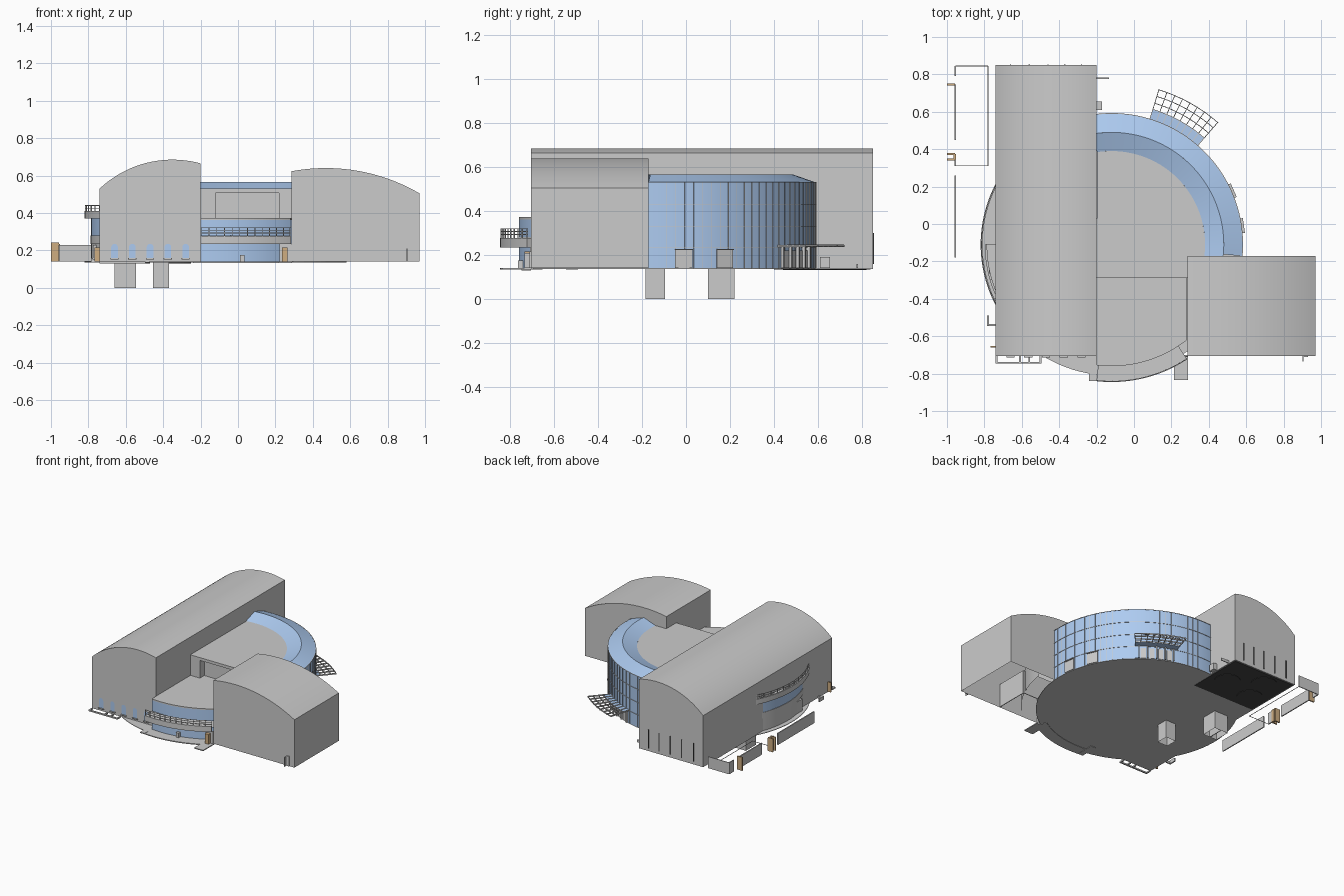
import bpy
from math import sin, cos, radians, sqrt, pi

if "Cube" in bpy.data.objects:
    bpy.data.objects.remove(bpy.data.objects["Cube"])

C = (-0.12, -0.11)   # centre of the round building
G = 0.14             # ground floor level


def mat(name, rgb):
    m = bpy.data.materials.new(name)
    m.diffuse_color = (*rgb, 1)
    m.use_nodes = True
    m.node_tree.nodes["Principled BSDF"].inputs["Base Color"].default_value = m.diffuse_color
    return m


BLUE = mat("glass_blue", (0.42, 0.60, 0.88))
WOOD = mat("door_wood", (0.62, 0.42, 0.22))
DARK = mat("dark_floor", (0.06, 0.06, 0.06))


def mesh(name, verts, faces, m=None, smooth=False):
    me = bpy.data.meshes.new(name)
    me.from_pydata(verts, [], faces)
    ob = bpy.data.objects.new(name, me)
    bpy.context.collection.objects.link(ob)
    if m:
        me.materials.append(m)
    if smooth:
        bpy.ops.object.select_all(action='DESELECT')
        ob.select_set(True)
        bpy.context.view_layer.objects.active = ob
        bpy.ops.object.shade_smooth_by_angle(angle=radians(20))
    return ob


def prism(name, pts, z0, z1, m=None, caps=True):
    """Extrude an xy outline from z0 to z1."""
    n = len(pts)
    v = [(x, y, z0) for x, y in pts] + [(x, y, z1) for x, y in pts]
    f = [(i, (i + 1) % n, n + (i + 1) % n, n + i) for i in range(n)]
    if caps:
        f += [tuple(range(n))[::-1], tuple(range(n, 2 * n))]
    return mesh(name, v, f, m)


def box(name, x0, x1, y0, y1, z0, z1, m=None, caps=True):
    return prism(name, [(x0, y0), (x1, y0), (x1, y1), (x0, y1)], z0, z1, m, caps)


def polar(r, deg):
    a = radians(deg)
    return C[0] + r * cos(a), C[1] + r * sin(a)


def arc(r, a0, a1, n=48):
    return [polar(r, a0 + (a1 - a0) * i / n) for i in range(n + 1)]


def sweep(name, prof, a0, a1, n=40, m=None, closed=False):
    """Turn an (r, z) profile about the centre of the round building."""
    k = len(prof)
    v = [(*polar(r, a0 + (a1 - a0) * i / n), z) for i in range(n + 1) for r, z in prof]
    segs = k if closed else k - 1
    f = [(i * k + j, (i + 1) * k + j, (i + 1) * k + (j + 1) % k, i * k + (j + 1) % k)
         for i in range(n) for j in range(segs)]
    if closed:
        f += [tuple(range(k)), tuple(range(n * k, n * k + k))[::-1]]
    return mesh(name, v, f, m, True)


def ring(name, r0, r1, z0, z1, a0, a1, n=40, m=None):
    return sweep(name, [(r0, z0), (r1, z0), (r1, z1), (r0, z1)], a0, a1, n, m, True)


def radial_bar(name, r0, r1, a, z0, z1, w=0.002, m=None):
    t = radians(a)
    dx, dy = -sin(t) * w, cos(t) * w
    (ax, ay), (bx, by) = polar(r0, a), polar(r1, a)
    return prism(name, [(ax - dx, ay - dy), (bx - dx, by - dy), (bx + dx, by + dy), (ax + dx, ay + dy)], z0, z1, m)


def hall(name, x0, x1, y0, y1, peak, top, r, n=28):
    """Walls with a vaulted roof, open underneath."""
    pts = [(x0, G)]
    for i in range(n + 1):
        x = x0 + (x1 - x0) * i / n
        pts.append((x, top - r + sqrt(r * r - (x - peak) ** 2)))
    pts.append((x1, G))
    k = len(pts)
    v = [(x, y0, z) for x, z in pts] + [(x, y1, z) for x, z in pts]
    f = [(i, k + i, k + i + 1, i + 1) for i in range(k - 1)]
    f += [tuple(range(k)), tuple(range(k, 2 * k))[::-1]]
    return mesh(name, v, f, None, True)


# Two vaulted halls
hall("long_hall", -0.74, -0.20, -0.705, 0.85, -0.35, 0.685, 0.568)
hall("side_hall", 0.285, 0.97, -0.705, -0.17, 0.47, 0.64, 0.993)

# Floors
prism("round_floor", arc(0.70, 0, 357, 96), G - 0.004, G)
box("long_hall_floor", -0.74, -0.20, -0.705, 0.85, G - 0.003, G + 0.001)
box("workshop_floor", -0.73, -0.21, 0.40, 0.84, G - 0.006, G - 0.002, DARK)
for i, (x, y) in enumerate([(-0.60, 0.53), (-0.34, 0.60), (-0.56, 0.73)]):
    prism(f"floor_disc_{i}", [(x + 0.09 * cos(t * pi / 16), y + 0.09 * sin(t * pi / 16)) for t in range(32)],
          G - 0.009, G - 0.005, DARK)

# Shafts going down from the floor
box("large_shaft", -0.66, -0.545, 0.10, 0.22, 0, G, None, False)
box("large_shaft_divider", -0.605, -0.60, 0.10, 0.22, 0, G)
box("small_shaft", -0.455, -0.37, -0.185, -0.095, 0, G, None, False)

# Rooms inside the open side hall
sweep("inner_curved_wall", [(0.80, 0.16), (0.80, 0.34)], -45, -8)
box("inner_partition", 0.62, 0.625, -0.70, -0.45, G, 0.32)
box("inner_cross_wall", 0.30, 0.62, -0.45, -0.445, G, 0.32)

# Glass drum with sloping glass rim
A0, A1 = -5, 97
sweep("drum_glass", [(0.70, G), (0.70, 0.53)], A0, A1, 60, BLUE)
sweep("rim_glass_outer", [(0.70, 0.53), (0.60, 0.565)], A0, A1 + 1, 60, BLUE)
sweep("rim_glass_inner", [(0.60, 0.565), (0.50, 0.53)], A0 - 2, A1 + 2, 60, BLUE)
for i in range(31):
    radial_bar("glass_mullion", 0.699, 0.703, A0 + (A1 - A0) * i / 30, G, 0.53, 0.0008)
for z in (0.235, 0.33, 0.43, 0.53):
    ring("glass_transom", 0.699, 0.703, z - 0.0012, z + 0.0012, A0, A1, 60)

# Drum roof and setback wall facing the front terrace
prism("drum_roof", [(-0.20, -0.29), (0.285, -0.29), (0.285, -0.17)] + arc(0.50, -7, 99), 0.508, 0.53)
box("setback_wall", -0.20, 0.285, -0.235, -0.23, 0.37, 0.51)
box("left_pier", -0.20, -0.12, -0.288, -0.23, 0.37, 0.51)
box("right_pier", 0.22, 0.285, -0.288, -0.23, 0.37, 0.51)

# Rounded front with terrace, glass bands and balcony
prism("front_terrace", [(0.285, -0.23), (-0.20, -0.23)] + arc(0.65, 263, 308, 30), 0.362, 0.372)
sweep("front_glass_lower", [(0.65, G), (0.65, 0.235)], 263, 308, 30, BLUE)
sweep("front_glass_upper", [(0.65, 0.28), (0.65, 0.365)], 263, 308, 30, BLUE)
ring("front_balcony", 0.64, 0.735, 0.235, 0.277, 263.7, 303.4, 30)
for z in (0.293, 0.307, 0.32):
    ring("front_rail", 0.729, 0.732, z - 0.0015, z + 0.0015, 263.7, 303.4, 30)
for i in range(13):
    radial_bar("front_rail_post", 0.728, 0.733, 264 + i * 3.25, 0.277, 0.32, 0.0015)
ring("front_paving", 0.65, 0.735, 0.133, 0.14, 263.7, 303.4, 30)
box("left_paving", -0.24, -0.20, -0.84, -0.70, 0.133, 0.14)
box("right_paving", 0.215, 0.29, -0.835, -0.70, 0.133, 0.14)
box("front_side_wall", 0.222, 0.285, -0.71, -0.705, G, 0.235)
box("front_wood_door", 0.235, 0.265, -0.735, -0.71, G, 0.215, WOOD)
box("front_small_door", 0.01, 0.035, -0.765, -0.74, G, 0.175)

# Rounded bulge on the left with balcony
prism("bulge_balcony_floor", arc(0.70, 152, 180, 20) + [(-0.74, -0.11)], 0.37, 0.378)
ring("bulge_parapet", 0.69, 0.70, 0.37, 0.41, 152.4, 207.6, 40)
ring("bulge_rim", 0.675, 0.70, 0.37, 0.376, 180, 205, 20)
for z in (0.425, 0.44):
    ring("bulge_rail", 0.694, 0.697, z - 0.0015, z + 0.0015, 152.4, 207.6, 40)
for i in range(12):
    radial_bar("bulge_rail_post", 0.693, 0.698, 153 + i * 4.9, 0.41, 0.44, 0.0015)
sweep("bulge_glass", [(0.665, 0.28), (0.665, 0.37)], 158, 202, 24, BLUE)
ring("bulge_band", 0.62, 0.668, 0.235, 0.28, 158, 202, 24)
sweep("bulge_base", [(0.665, G), (0.665, 0.235)], 158, 202, 24)
box("bulge_porch", -0.775, -0.74, -0.30, -0.20, G, 0.23)
box("side_step", -0.78, -0.74, -0.545, -0.535, 0.134, 0.15)
box("side_step_edge", -0.785, -0.775, -0.545, -0.49, 0.134, 0.16)
box("side_wood_door", -0.766, -0.74, -0.66, -0.652, G, 0.215, WOOD)

# Entrance canopy and pergola at the back of the drum
ring("entrance_canopy_glass", 0.70, 0.755, 0.236, 0.242, 49, 73, 16, BLUE)
for r in (0.755, 0.79, 0.828, 0.865):
    ring("pergola_arc", r - 0.002, r + 0.002, 0.238, 0.247, 49, 73, 16)
for i in range(9):
    radial_bar("pergola_beam", 0.70, 0.868, 49 + i * 3, 0.236, 0.246)
for a in (51, 56, 61, 66, 71):
    radial_bar("entrance_post", 0.70, 0.715, a, G, 0.238, 0.004)
for a in (53.5, 58.5, 63.5, 68.5):
    radial_bar("entrance_door", 0.699, 0.705, a, G, 0.22, 0.018)

# Exits on the right of the drum
for a, w in ((8.2, 0.04), (24, 0.04)):
    radial_bar("drum_exit", 0.697, 0.706, a, G, 0.225, w)
    radial_bar("exit_hood", 0.70, 0.715, a, 0.222, 0.228, w)

# Arched windows and planter kerb on the long hall front
for x in (-0.66, -0.565, -0.47, -0.375, -0.28):
    p = [(x - 0.018, 0.16), (x + 0.018, 0.16)]
    p += [(x + 0.018 * cos(i * pi / 8), 0.217 + 0.018 * sin(i * pi / 8)) for i in range(9)]
    k = len(p)
    mesh("arched_window", [(u, -0.708, z) for u, z in p], [tuple(range(k))], BLUE)
    box("window_sill", x - 0.022, x + 0.022, -0.714, -0.705, 0.152, 0.158)
box("kerb_front", -0.74, -0.495, -0.747, -0.737, 0.13, 0.14)
for x in (-0.735, -0.61, -0.56, -0.50):
    box("kerb_cross", x - 0.005, x + 0.005, -0.74, -0.705, 0.13, 0.14)

# Slit windows on the back and small fittings
for x in (-0.66, -0.56, -0.46, -0.37, -0.28):
    box("back_slit", x - 0.003, x + 0.003, 0.848, 0.854, 0.16, 0.30, DARK)
box("back_door_screen", -0.20, -0.135, 0.776, 0.782, G, 0.16)
box("corner_duct", -0.20, -0.17, 0.61, 0.655, G, 0.19)
box("side_hall_door", 0.905, 0.93, -0.712, -0.705, G, 0.215)
box("side_hall_door_leaf", 0.902, 0.906, -0.735, -0.705, G, 0.21)

# Garden wall along the left, with wooden gates
for y0, y1 in ((0.79, 0.845), (0.45, 0.745), (0.31, 0.345), (-0.18, 0.26)):
    box("garden_wall", -0.959, -0.951, y0, y1, G, 0.228)
box("garden_wall_return", -0.955, -0.78, 0.842, 0.848, G, 0.228)
for y in (0.745, 0.375, 0.345):
    box("garden_gate", -1.0, -0.957, y - 0.005, y + 0.005, G, 0.242, WOOD)
box("gate_post", -0.966, -0.951, 0.345, 0.375, G, 0.235, WOOD)
box("yard_line_side", -0.782, -0.779, 0.31, 0.845, G, 0.143)
box("yard_line_front", -0.955, -0.78, 0.309, 0.312, G, 0.143)
